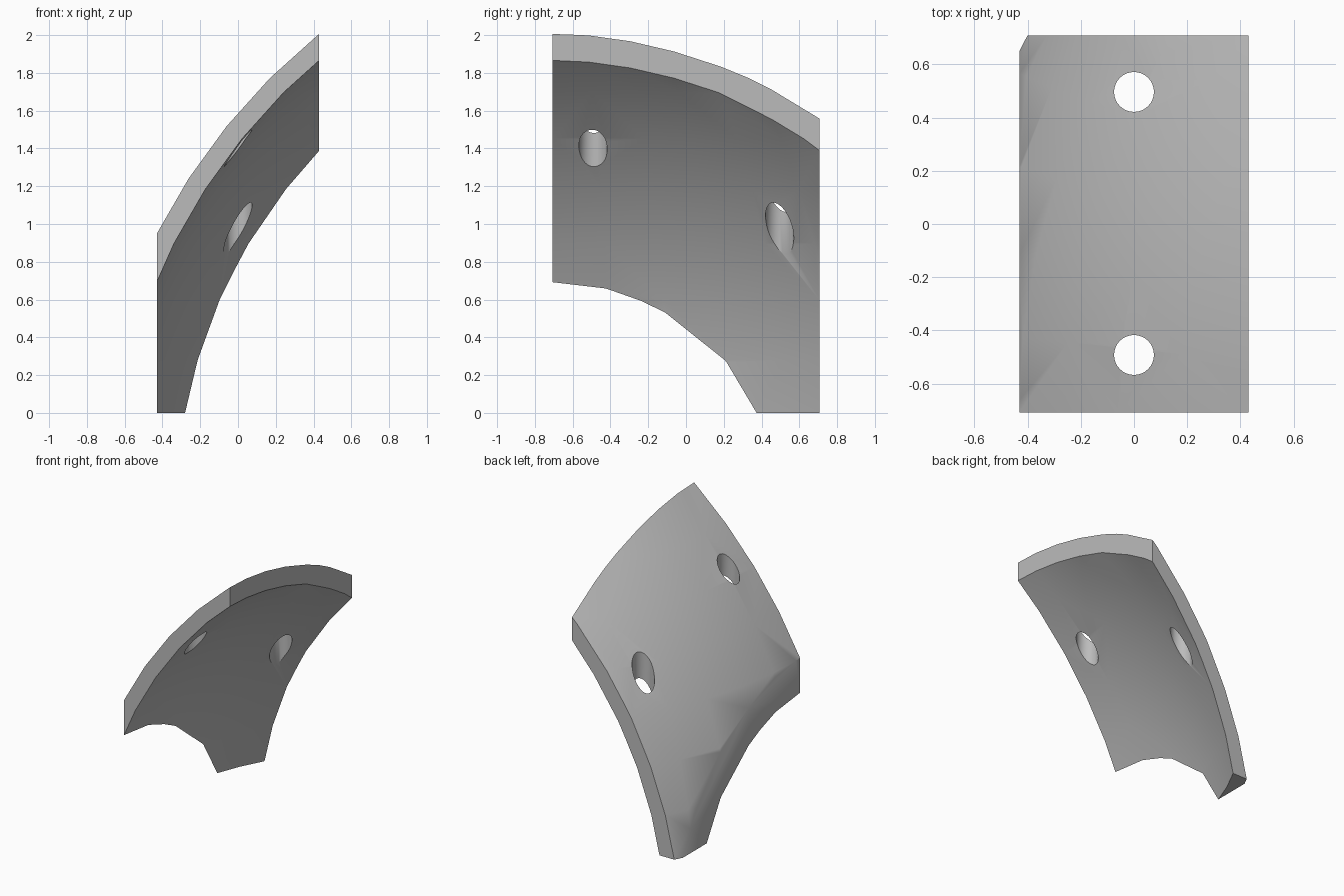
import bpy, bmesh
from math import radians, sin, cos
from mathutils import Matrix, Vector

cube = bpy.data.objects.get("Cube")
if cube:
    bpy.data.objects.remove(cube, do_unlink=True)

CENTRE = Vector((2.48, -0.73, -0.54))   # centre of the dome the panel is cut from
OUTER, INNER = 3.27, 3.165
STEP = 6
HALF_X, HALF_Y = 0.43, 0.708

grey = bpy.data.materials.new("plain_grey")
grey.use_nodes = True
colour = (0.5, 0.5, 0.5, 1)
grey.diffuse_color = colour
grey.node_tree.nodes["Principled BSDF"].inputs["Base Color"].default_value = colour


def add_object(name, bm):
    bmesh.ops.recalc_face_normals(bm, faces=bm.faces)
    mesh = bpy.data.meshes.new(name)
    bm.to_mesh(mesh)
    bm.free()
    mesh.materials.append(grey)
    obj = bpy.data.objects.new(name, mesh)
    bpy.context.collection.objects.link(obj)
    return obj


def cut(obj, cutter, operation):
    cutter.hide_render = True
    mod = obj.modifiers.new("cut", 'BOOLEAN')
    mod.operation, mod.object, mod.solver = operation, cutter, 'EXACT'
    bpy.context.view_layer.objects.active = obj
    bpy.ops.object.modifier_apply(modifier=mod.name)
    bpy.data.objects.remove(cutter, do_unlink=True)


# Dome segment: a closed ring profile swept around the vertical axis
latitudes = [radians(3 + STEP * i) for i in range(11)]
profile = [(OUTER * cos(a), OUTER * sin(a)) for a in latitudes]
profile += [(INNER * cos(a), INNER * sin(a)) for a in reversed(latitudes)]
bm = bmesh.new()
sections = []
for i in range(11):
    turn = radians(STEP * (i - 1))
    sections.append([bm.verts.new(CENTRE + Vector((-r * cos(turn), r * sin(turn), z)))
                     for r, z in profile])
for a, b in zip(sections, sections[1:]):
    for k in range(len(profile)):
        n = (k + 1) % len(profile)
        bm.faces.new((a[k], a[n], b[n], b[k]))
count = len(latitudes)
for s in (sections[0], sections[-1]):
    for k in range(count - 1):
        bm.faces.new((s[k], s[k + 1], s[-2 - k], s[-1 - k]))
panel = add_object("curved_panel", bm)

# Rectangular outline of the panel, standing on the ground plane
bm = bmesh.new()
bmesh.ops.create_cube(bm, size=1, matrix=Matrix.Translation((0, 0, 1.25))
                      @ Matrix.Diagonal((2 * HALF_X, 2 * HALF_Y, 2.5, 1)))
cut(panel, add_object("outline_cutter", bm), 'INTERSECT')

# Two vertical bolt holes
for y in (-0.492, 0.496):
    bm = bmesh.new()
    bmesh.ops.create_cone(bm, cap_ends=True, segments=32, radius1=0.075, radius2=0.075,
                          depth=3, matrix=Matrix.Translation((0, y, 1.2)))
    cut(panel, add_object("hole_cutter", bm), 'DIFFERENCE')

# Smooth curved faces with crisp rims
bpy.ops.object.select_all(action='DESELECT')
panel.select_set(True)
bpy.context.view_layer.objects.active = panel
bpy.ops.object.shade_smooth_by_angle(angle=radians(30))
